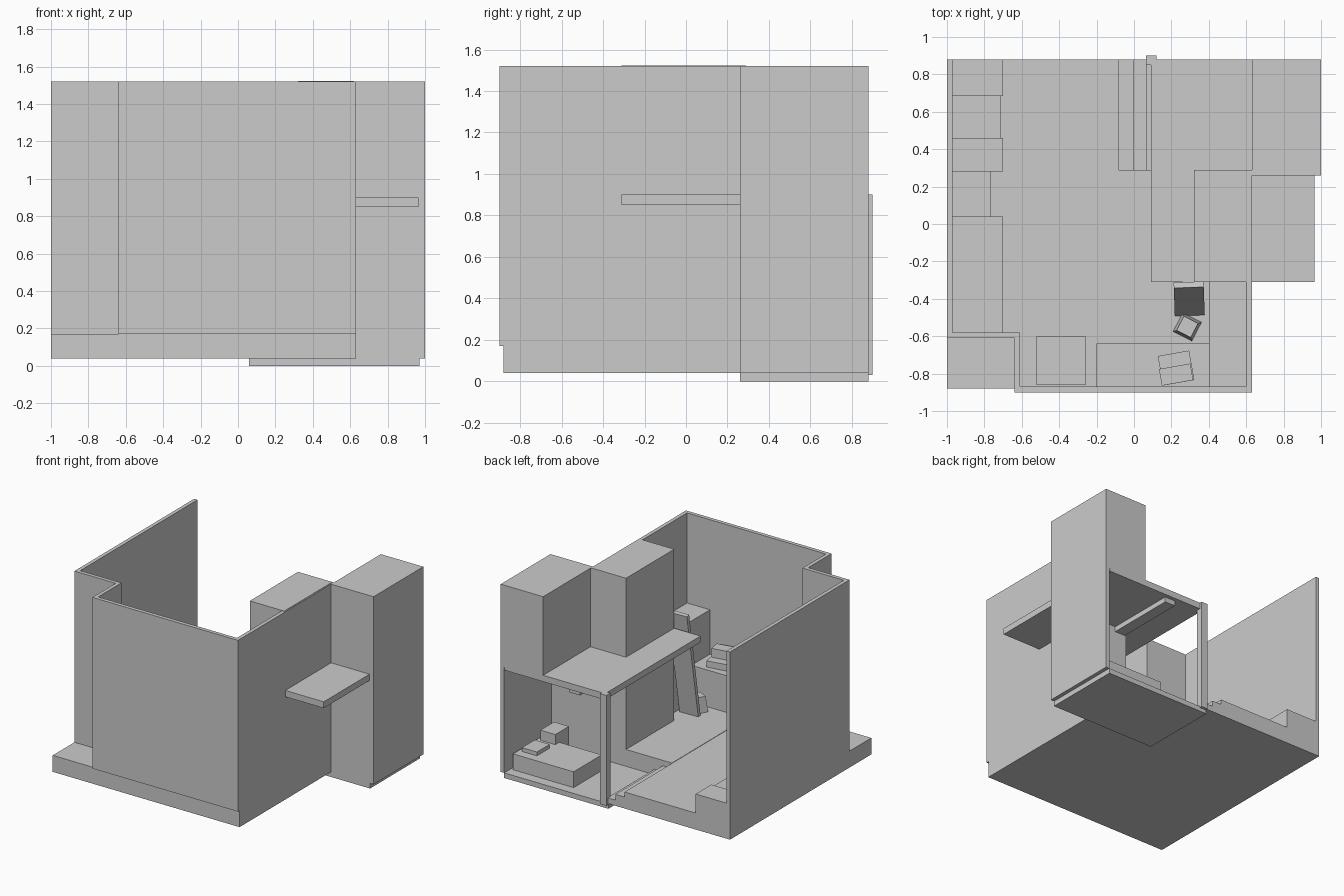
import bpy
import bmesh
from math import radians, atan2, hypot
from mathutils import Matrix

old = bpy.data.objects.get("Cube")
if old:
    bpy.data.objects.remove(old, do_unlink=True)

grey = bpy.data.materials.new("plain_grey")
grey.use_nodes = True
colour = (0.6, 0.6, 0.6, 1)
grey.diffuse_color = colour
grey.node_tree.nodes["Principled BSDF"].inputs["Base Color"].default_value = colour


def finish(name, bm):
    bmesh.ops.recalc_face_normals(bm, faces=bm.faces)
    mesh = bpy.data.meshes.new(name)
    bm.to_mesh(mesh)
    bm.free()
    mesh.materials.append(grey)
    obj = bpy.data.objects.new(name, mesh)
    bpy.context.collection.objects.link(obj)
    return obj


def box(name, x, y, z, turn=0, tilt=0):
    """Box from (low, high) ranges, turned about its own centre."""
    bm = bmesh.new()
    bmesh.ops.create_cube(bm, size=1)
    size = [b - a for a, b in (x, y, z)]
    bmesh.ops.scale(bm, vec=size, verts=bm.verts)
    obj = finish(name, bm)
    spin = Matrix.Rotation(turn, 4, "Z") @ Matrix.Rotation(tilt, 4, "X")
    centre = [(a + b) / 2 for a, b in (x, y, z)]
    obj.matrix_world = Matrix.Translation(centre) @ spin
    return obj


def prism(name, points, z):
    """Straight extrusion of a plan outline."""
    bm = bmesh.new()
    face = bm.faces.new([bm.verts.new((px, py, z[0])) for px, py in points])
    top = bmesh.ops.extrude_face_region(bm, geom=[face])["geom"]
    verts = [v for v in top if isinstance(v, bmesh.types.BMVert)]
    bmesh.ops.translate(bm, verts=verts, vec=(0, 0, z[1] - z[0]))
    return finish(name, bm)


FLOOR, TOP, BASE = 0.17, 1.52, 0.04
BACK, WALL = 0.88, 0.03

# Main floor with the corner left out for the lower room
prism("floor_slab", [(-1, -BACK), (0.63, -BACK), (0.63, 0.29), (-0.08, 0.29),
                     (-0.08, BACK), (-1, BACK)], (BASE, FLOOR))
box("lower_floor", (0.06, 0.97), (0.26, BACK), (0, BASE))
box("floor_mat", (-0.08, 0.32), (-0.43, 0.29), (FLOOR - 0.01, FLOOR + 0.003))

# Steps down to the lower room
for i, edge in enumerate((0.0, 0.07)):
    box(f"step_{i + 1}", (-0.08, edge), (0.29, BACK), (BASE, 0.13 - 0.045 * i))

# Outer wall running round the front with a set-back corner
prism("outer_wall", [
    (-1, BACK), (-1, -0.61), (-0.64, -0.61), (-0.64, -0.9), (0.63, -0.9), (0.63, 0.29),
    (0.6, 0.29), (0.6, -0.87), (-0.61, -0.87), (-0.61, -0.58), (-0.97, -0.58),
    (-0.97, BACK)], (FLOOR, TOP))

# Lower room walls and the tower above it
box("lower_side_wall", (0.97, 1), (0.26, BACK), (BASE, 0.9))
box("lower_front_wall", (0.32, 1), (0.26, 0.29), (BASE, 0.9))
box("tower", (0.63, 1), (0.26, BACK), (0.87, TOP))
box("inner_closet", (0.32, 0.62), (-0.31, 0.29), (FLOOR, TOP + 0.003))

# Loft with its beam, post and leaning ladder
box("loft_floor", (0.09, 0.965), (-0.31, BACK), (0.85, 0.9))
box("loft_beam", (0.33, 0.42), (0.27, 0.85), (0.81, 0.86))
box("loft_post", (0.065, 0.12), (0.85, 0.9), (0.03, 0.9))
run, rise = 0.15, 0.85
length = hypot(run, rise)
mid = FLOOR + rise / 2
box("leaning_ladder", (0.215, 0.375), (-0.415, -0.385),
    (mid - length / 2, mid + length / 2), radians(2), -atan2(run, rise))

# Bed, pillow and bedside box in the lower room
box("bed", (0.42, 0.95), (0.45, 0.8), (BASE, 0.165))
box("pillow", (0.79, 0.92), (0.57, 0.73), (0.165, 0.195))
box("bedside_box", (0.79, 0.92), (0.33, 0.5), (BASE, 0.245))

# Row of low cabinets along the side wall
row = [(0.685, BACK, -0.7, 0.32), (0.46, 0.685, -0.715, 0.31), (0.28, 0.46, -0.7, 0.4),
       (0.04, 0.28, -0.765, 0.32), (-0.58, 0.04, -0.7, 0.4)]
for i, (near, far, edge, height) in enumerate(row):
    box(f"side_cabinet_{i + 1}", (-0.97, edge), (near, far), (FLOOR, height))

# Front furniture
box("tall_cabinet", (0.4, 0.6), (-0.87, -0.31), (FLOOR, 0.81))
box("desk", (-0.2, 0.4), (-0.87, -0.64), (FLOOR, 0.46))
box("armchair", (-0.52, -0.26), (-0.86, -0.6), (FLOOR, 0.4))
box("desk_machine_base", (0.14, 0.31), (-0.85, -0.69), (0.46, 0.51), radians(10))
box("desk_machine_top", (0.14, 0.31), (-0.85, -0.76), (0.51, 0.58), radians(10))

# Tapered stool
bm = bmesh.new()
bmesh.ops.create_cone(bm, cap_ends=True, segments=4, radius1=0.08, radius2=0.06, depth=0.12)
stool = finish("stool", bm)
stool.location = (0.285, -0.55, FLOOR + 0.06)
stool.rotation_euler.z = radians(18)
